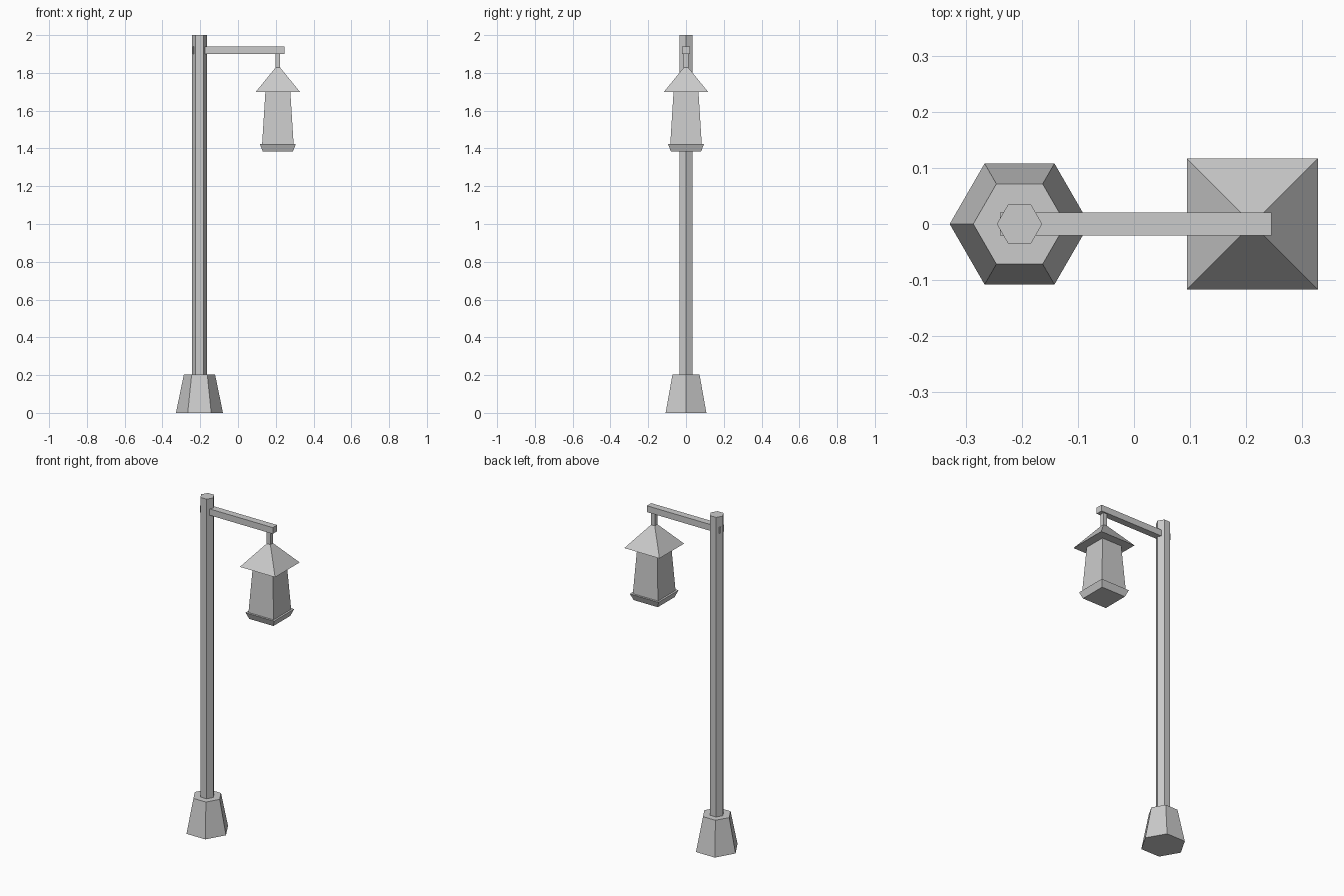
import bpy
import math

if "Cube" in bpy.data.objects:
    bpy.data.objects.remove(bpy.data.objects["Cube"], do_unlink=True)

# One plain grey for the whole street lamp
grey = bpy.data.materials.new("grey_metal")
grey.use_nodes = True
colour = (0.6, 0.6, 0.6, 1)
grey.diffuse_color = colour
grey.node_tree.nodes["Principled BSDF"].inputs["Base Color"].default_value = colour

POLE_X = -0.204
LAMP_X = 0.211


def finish(name):
    obj = bpy.context.object
    obj.name = name
    obj.data.materials.append(grey)
    return obj


def hex_prism(name, r_bottom, r_top, z0, z1):
    """Six-sided tapered post with corners pointing along x."""
    bpy.ops.mesh.primitive_cone_add(
        vertices=6, radius1=r_bottom, radius2=r_top, depth=z1 - z0,
        location=(POLE_X, 0, (z0 + z1) / 2), rotation=(0, 0, math.pi / 2))
    return finish(name)


def square_taper(name, half_bottom, half_top, z0, z1):
    """Four-sided tapered block with sides facing x and y."""
    corner = math.sqrt(2)
    bpy.ops.mesh.primitive_cone_add(
        vertices=4, radius1=half_bottom * corner, radius2=half_top * corner,
        depth=z1 - z0, location=(LAMP_X, 0, (z0 + z1) / 2),
        rotation=(0, 0, math.pi / 4))
    return finish(name)


# Post
hex_prism("base", 0.1245, 0.0825, 0, 0.204)
hex_prism("pole", 0.0405, 0.0405, 0.204, 2)

# Arm, its end just breaking through the far side of the pole
x0, x1 = -0.239, 0.245
bpy.ops.mesh.primitive_cube_add(size=1, location=((x0 + x1) / 2, 0, 1.92))
arm = finish("arm")
arm.scale = (x1 - x0, 0.041, 0.038)

# Hanging lantern
square_taper("hanger", 0.0125, 0.0125, 1.825, 1.905)
square_taper("lantern_roof", 0.1165, 0, 1.70, 1.843)
square_taper("lantern_body", 0.0835, 0.066, 1.42, 1.70)
square_taper("lantern_tray", 0.08, 0.095, 1.384, 1.423)
